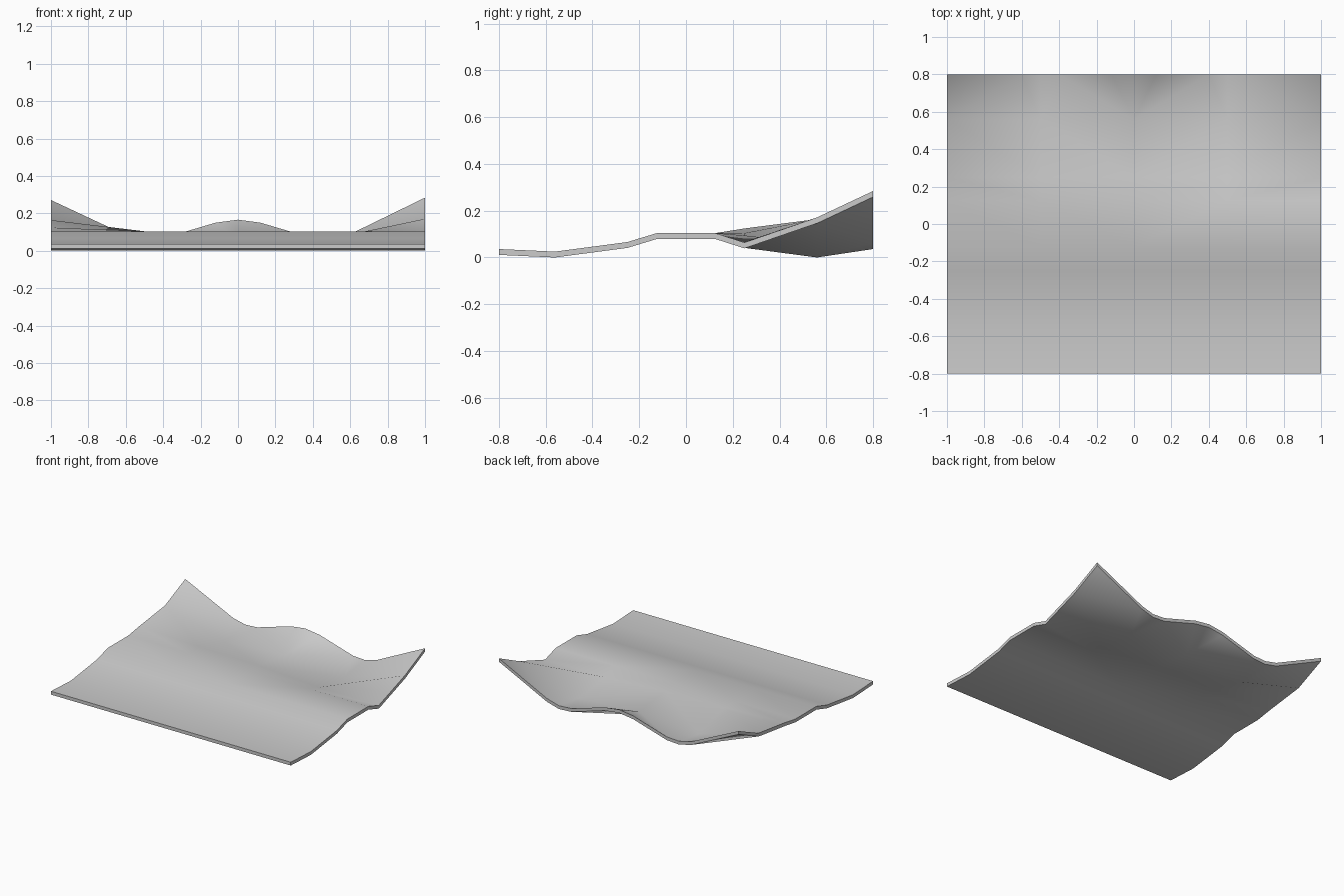
import bpy, bmesh
from math import radians

if "Cube" in bpy.data.objects:
    bpy.data.objects.remove(bpy.data.objects["Cube"])

THICK = 0.025
XS = (-1, -0.5, 0, 0.5, 1)
# Rows from front to back: y, then top-surface height per column
ROWS = [
    (-0.8, [0.037] * 5),
    (-0.56, [0.026] * 5),
    (-0.25, [0.067] * 5),
    (-0.125, [0.105] * 5),
    (0.125, [0.105] * 5),
    (0.25, [0.125, 0.105, 0.095, 0.067, 0.065]),
    (0.56, [0.165, 0.026, 0.06, 0.026, 0.172]),
]
# Rear hem: x, z
HEM = [(-1, 0.272), (-0.6, 0.085), (-0.5, 0.062), (-0.4, 0.068), (-0.12, 0.151),
       (0, 0.167), (0.12, 0.151), (0.4, 0.068), (0.5, 0.062), (0.6, 0.09), (1, 0.285)]

bm = bmesh.new()
grid = [[bm.verts.new((x, y, z)) for x, z in zip(XS, zs)] for y, zs in ROWS]
hem = [bm.verts.new((x, 0.8, z)) for x, z in HEM]

# Main sheet, folds running diagonally out to the rear corners
for a, b in zip(grid, grid[1:]):
    for i in range(4):
        if i < 2:
            bm.faces.new((a[i], a[i + 1], b[i]))
            bm.faces.new((a[i + 1], b[i + 1], b[i]))
        else:
            bm.faces.new((a[i], a[i + 1], b[i + 1]))
            bm.faces.new((a[i], b[i + 1], b[i]))

# Rear strip: each hem edge fans to its nearest column, with bridging triangles between
r = grid[-1]
owner = [0, 1, 1, 2, 2, 2, 2, 3, 3, 4]
near = [0] + owner[1:]
for k in range(10):
    bm.faces.new((r[near[k]], hem[k + 1], hem[k]))
    if k < 9 and near[k] != near[k + 1]:
        bm.faces.new((r[near[k]], r[near[k + 1]], hem[k + 1]))

# Thickness straight down
res = bmesh.ops.extrude_face_region(bm, geom=bm.faces[:])
for v in res["geom"]:
    if isinstance(v, bmesh.types.BMVert):
        v.co.z -= THICK
bmesh.ops.recalc_face_normals(bm, faces=bm.faces[:])
low = min(v.co.z for v in bm.verts)
for v in bm.verts:
    v.co.z -= low

me = bpy.data.meshes.new("rippled_rug")
bm.to_mesh(me)
bm.free()
rug = bpy.data.objects.new("rippled_rug", me)
bpy.context.collection.objects.link(rug)
bpy.context.view_layer.objects.active = rug
rug.select_set(True)
bpy.ops.object.shade_smooth_by_angle(angle=radians(50))
